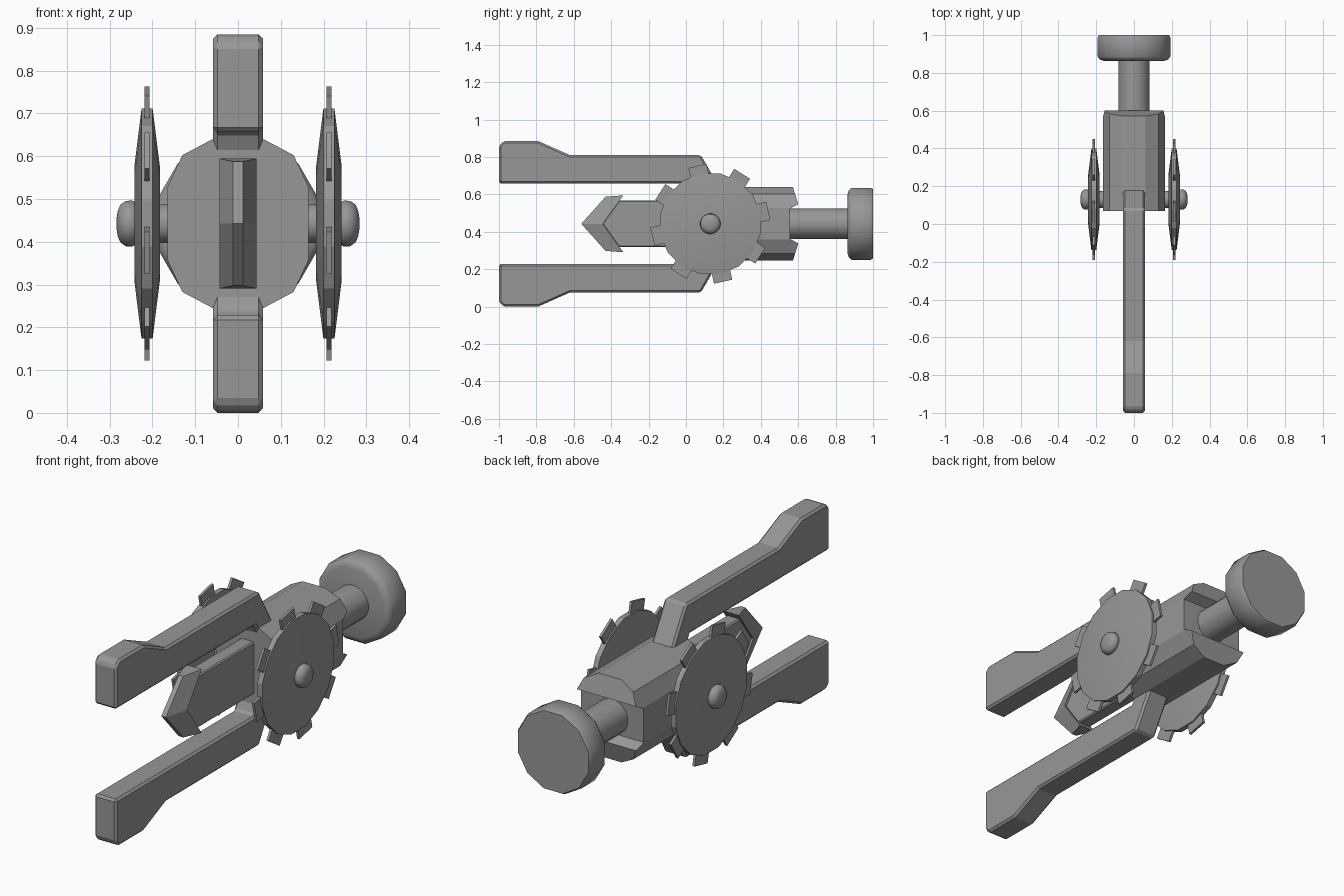
import bpy, bmesh, math

if "Cube" in bpy.data.objects:
    bpy.data.objects.remove(bpy.data.objects["Cube"])

CZ = 0.4425   # height of the main axis
WY = 0.13     # wheel centre along y

grey = bpy.data.materials.new("dark_grey")
grey.diffuse_color = (.31, .31, .31, 1)
grey.use_nodes = True
grey.node_tree.nodes["Principled BSDF"].inputs["Base Color"].default_value = grey.diffuse_color


def loft(name, rings, bevel=0.0, smooth=None):
    """Skin a list of equal-length point rings and cap both ends."""
    bm = bmesh.new()
    vs = [[bm.verts.new(p) for p in r] for r in rings]
    n = len(vs[0])
    for a, b in zip(vs, vs[1:]):
        for i in range(n):
            j = (i + 1) % n
            bm.faces.new((a[i], a[j], b[j], b[i]))
    bm.faces.new(vs[0][::-1])
    bm.faces.new(vs[-1])
    bmesh.ops.recalc_face_normals(bm, faces=bm.faces)
    me = bpy.data.meshes.new(name)
    bm.to_mesh(me)
    bm.free()
    me.materials.append(grey)
    ob = bpy.data.objects.new(name, me)
    bpy.context.collection.objects.link(ob)
    bpy.ops.object.select_all(action='DESELECT')
    ob.select_set(True)
    bpy.context.view_layer.objects.active = ob
    if bevel:
        m = ob.modifiers.new("Bevel", 'BEVEL')
        m.width, m.segments, m.limit_method = bevel, 1, 'ANGLE'
    if smooth:
        bpy.ops.object.shade_smooth_by_angle(angle=math.radians(smooth))
    return ob


def side_prism(name, pts, x0, x1, bevel=0.0):
    """Extrude a (y, z) profile along x."""
    return loft(name, [[(x, y, z) for y, z in pts] for x in (x0, x1)], bevel)


def circle(r, n):
    return [(r * math.cos((i + .5) * math.tau / n), r * math.sin((i + .5) * math.tau / n))
            for i in range(n)]


def lathe_y(name, prof, n, smooth=35):
    return loft(name, [[(u, y, CZ + v) for u, v in circle(r, n)] for y, r in prof], smooth=smooth)


def lathe_x(name, prof, n, smooth=35):
    return loft(name, [[(x, WY + u, CZ + v) for u, v in circle(r, n)] for x, r in prof],
                smooth=smooth)


# Main body: faceted barrel whose rear end is cut into two jaws
quarter = [(.165, .085), (.13, .16), (.06, .197)]
sec = quarter + [(-x, z) for x, z in quarter[::-1]]
sec += [(-x, -z) for x, z in sec]
body = loft("body", [[(x, y, CZ + z) for x, z in sec] for y in (.07, .62)])
jaw = [(.0, .25), (.555, .25), (.6, .105), (.555, .08)]
cutter = side_prism("body_trim", [(y, CZ + z) for y, z in jaw]
                    + [(y, CZ - z) for y, z in jaw[::-1]], -.3, .3)
mod = body.modifiers.new("Trim", 'BOOLEAN')
mod.operation, mod.object, mod.solver = 'INTERSECT', cutter, 'EXACT'
bpy.context.view_layer.objects.active = body
bpy.ops.object.modifier_apply(modifier="Trim")
bpy.data.objects.remove(cutter)

# Plunger rod and knob at the back
lathe_y("plunger_rod", [(.5, .083), (.9, .083)], 16)
lathe_y("plunger_knob", [(.864, .165), (.871, .187), (.886, .199), (.988, .199), (1.0, .192)],
        12, 50)

# Upper and lower fork arms
arm = [(-1, .215), (-1, .418), (-.975, .4425), (-.79, .4425), (-.62, .367), (.08, .367),
       (.205, .15), (.08, .15), (.05, .215)]
for name, s in (("upper_arm", 1), ("lower_arm", -1)):
    side_prism(name, [(y, CZ + s * z) for y, z in arm], -.058, .058, .01)

# Central bar with a pointed end, and its arrow-shaped blade
bar = [(.09, .125), (-.36, .125), (-.45, 0), (-.36, -.125), (.09, -.125)]
side_prism("centre_bar", [(y, CZ + z) for y, z in bar], -.035, .035, .006)
stations = [(-.43, .145, -.335, .152), (-.56, 0, -.445, 0), (-.43, -.145, -.335, -.152)]
loft("arrow_blade", [[(-.012, a, CZ + b), (.012, a, CZ + b), (.043, c, CZ + d), (-.043, c, CZ + d)]
                     for a, b, c, d in stations])

# Axle through the body
lathe_x("axle", [(-.25, .046), (.25, .046)], 16)

# Toothed wheels and domed hub caps on both sides
for side, s in (("right", 1), ("left", -1)):
    wx = s * .2125
    lathe_x(side + "_wheel", [(wx - .03, .135), (wx - .013, .274),
                              (wx + .013, .274), (wx + .03, .135)], 16, 20)
    lathe_x(side + "_hub_cap", [(s * .24, .05), (s * .247, .055), (s * .262, .054),
                                (s * .275, .045), (s * .281, .03), (s * .284, .012)], 16, 50)
    for k in range(8):
        a = math.radians(12.5 + 45 * k)
        ca, sa = math.cos(a), math.sin(a)
        quad = [(WY + r * ca - t * sa, CZ + r * sa + t * ca)
                for r, t in ((.25, -.05), (.317, -.05), (.317, .05), (.25, .05))]
        side_prism(f"{side}_tooth_{k + 1}", quad, wx - .006, wx + .006)
